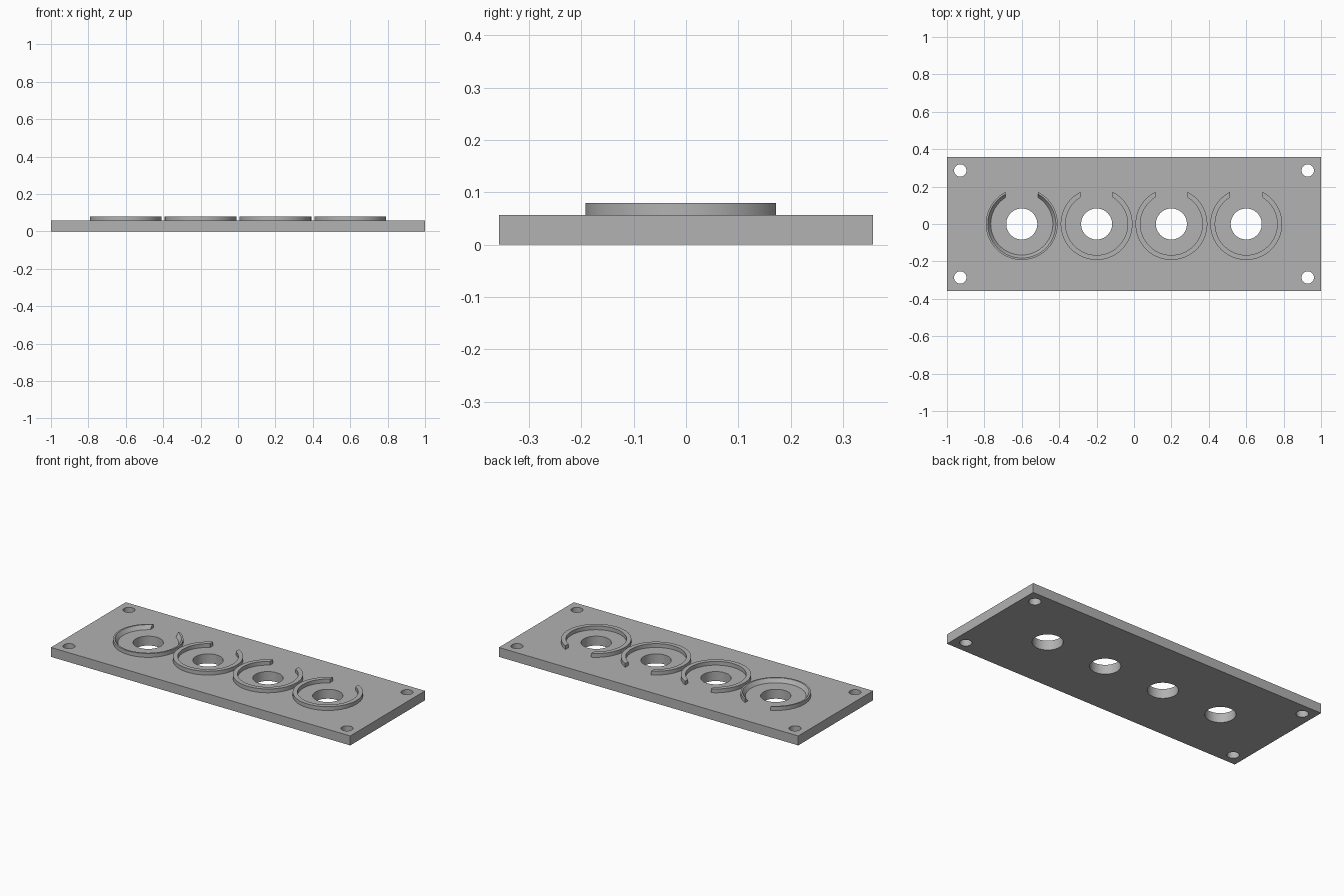
import bpy, bmesh, math

if "Cube" in bpy.data.objects:
    bpy.data.objects.remove(bpy.data.objects["Cube"], do_unlink=True)

LENGTH, DEPTH, THICK, TOP = 2.0, 0.714, 0.057, 0.08
CENTRES = [-0.6, -0.2, 0.2, 0.6]
OUTER, INNER, GAP = 0.192, 0.166, 0.086

grey = bpy.data.materials.new("plain grey")
grey.use_nodes = True
colour = (0.445, 0.445, 0.445, 1)
grey.diffuse_color = colour
grey.node_tree.nodes["Principled BSDF"].inputs["Base Color"].default_value = colour


def shade(obj):
    bpy.ops.object.select_all(action="DESELECT")
    obj.select_set(True)
    bpy.context.view_layer.objects.active = obj
    bpy.ops.object.shade_smooth_by_angle(angle=math.radians(30))


def finish(name, bm):
    bmesh.ops.recalc_face_normals(bm, faces=bm.faces)
    mesh = bpy.data.meshes.new(name)
    bm.to_mesh(mesh)
    bm.free()
    mesh.materials.append(grey)
    obj = bpy.data.objects.new(name, mesh)
    bpy.context.collection.objects.link(obj)
    return obj


# Base plate
bm = bmesh.new()
bmesh.ops.create_cube(bm, size=1)
bmesh.ops.scale(bm, verts=bm.verts, vec=(LENGTH, DEPTH, THICK))
bmesh.ops.translate(bm, verts=bm.verts, vec=(0, 0, THICK / 2))
plate = finish("base_plate", bm)

# Through holes: four large ones in a row and a screw hole at each corner
holes = [(x, 0, 0.083) for x in CENTRES]
holes += [(sx * 0.929, sy * 0.286, 0.033) for sx in (-1, 1) for sy in (-1, 1)]
bm = bmesh.new()
for x, y, r in holes:
    made = bmesh.ops.create_cone(bm, cap_ends=True, segments=64,
                                 radius1=r, radius2=r, depth=0.3)
    bmesh.ops.translate(bm, verts=made["verts"], vec=(x, y, 0))
cutter = finish("hole_cutter", bm)

cut = plate.modifiers.new("holes", "BOOLEAN")
cut.operation = "DIFFERENCE"
cut.solver = "EXACT"
cut.object = cutter
bpy.context.view_layer.objects.active = plate
bpy.ops.object.modifier_apply(modifier=cut.name)
bpy.data.objects.remove(cutter, do_unlink=True)
shade(plate)


# Open retaining ring, its gap cut straight through at the back
def ring(name, x, rim, steps=72):
    profile = [(INNER, THICK), (OUTER, THICK), (OUTER, TOP), (rim, TOP)]
    bm = bmesh.new()
    rows = []
    for i in range(steps + 1):
        row = []
        for r, z in profile:
            start = math.asin(GAP / r)
            a = start + (2 * math.pi - 2 * start) * i / steps
            row.append(bm.verts.new((x + r * math.sin(a), r * math.cos(a), z)))
        rows.append(row)
    for a, b in zip(rows, rows[1:]):
        for k in range(4):
            n = (k + 1) % 4
            bm.faces.new((a[k], a[n], b[n], b[k]))
    bm.faces.new(rows[0])
    bm.faces.new(rows[-1])
    shade(finish(name, bm))


# The right-hand ring has a sloped inner wall, the others are straight
for i, x in enumerate(CENTRES):
    ring(f"retaining_ring_{i + 1}", x, 0.182 if i == 0 else INNER)
